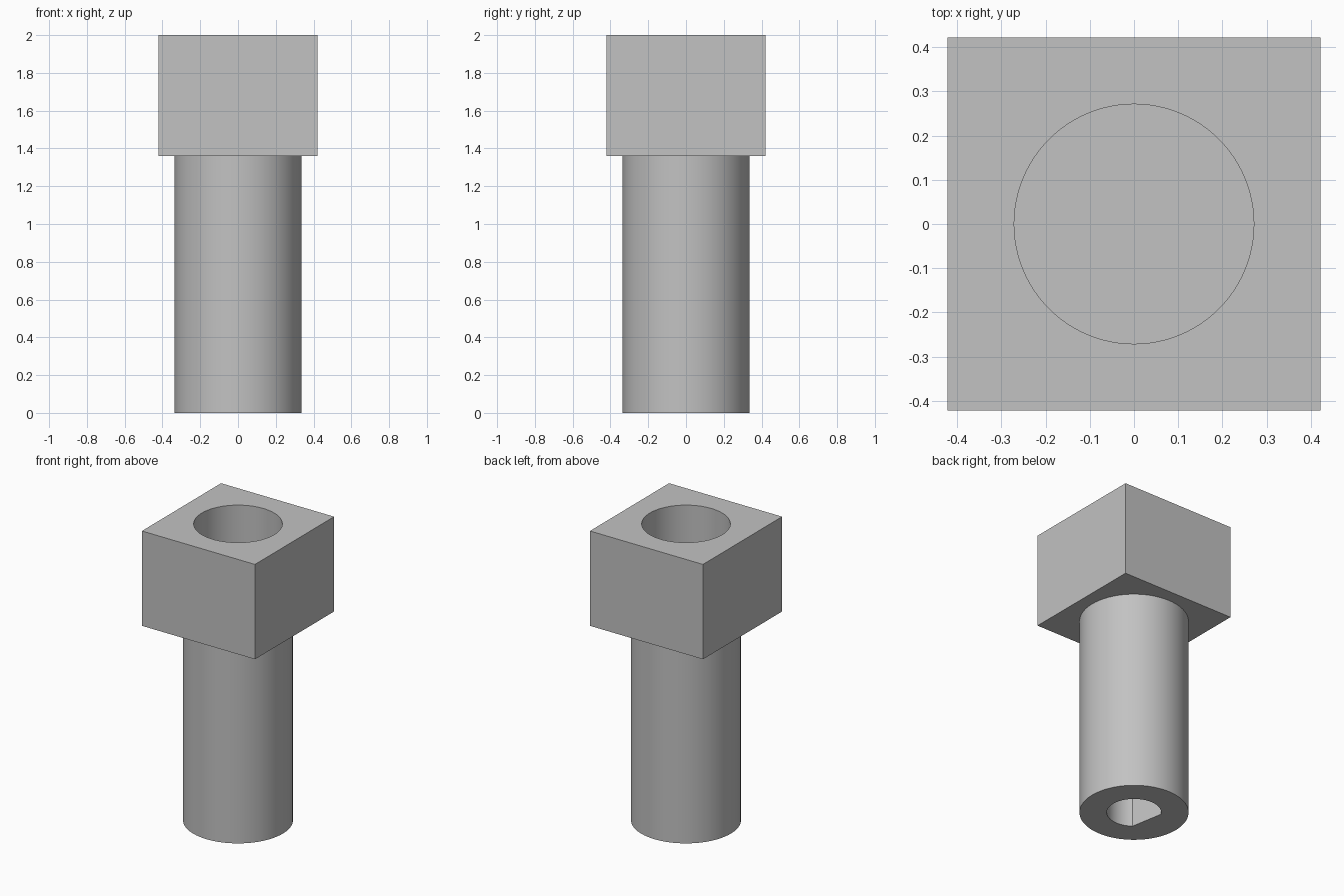
import bpy
import bmesh
from math import cos, sin, pi, radians

if "Cube" in bpy.data.objects:
    bpy.data.objects.remove(bpy.data.objects["Cube"], do_unlink=True)

grey = bpy.data.materials.new("plain_grey")
grey.use_nodes = True
colour = (0.54, 0.54, 0.54, 1)
grey.diffuse_color = colour
grey.node_tree.nodes["Principled BSDF"].inputs["Base Color"].default_value = colour


def arc(radius, start=0.0, end=2 * pi, steps=96):
    """Points along an arc; a full turn leaves out the repeated last point."""
    full = abs(end - start - 2 * pi) < 1e-6
    count = steps if full else steps + 1
    angles = [start + (end - start) * i / steps for i in range(count)]
    return [(radius * cos(a), radius * sin(a)) for a in angles]


def prism(name, outline, bottom, top):
    """Extrude a flat outline upwards into a closed solid."""
    bm = bmesh.new()
    base = bm.faces.new([bm.verts.new((x, y, bottom)) for x, y in outline])
    moved = bmesh.ops.extrude_face_region(bm, geom=[base], use_keep_orig=True)
    raised = [v for v in moved["geom"] if isinstance(v, bmesh.types.BMVert)]
    bmesh.ops.translate(bm, verts=raised, vec=(0, 0, top - bottom))
    bmesh.ops.recalc_face_normals(bm, faces=bm.faces[:])
    mesh = bpy.data.meshes.new(name)
    bm.to_mesh(mesh)
    bm.free()
    mesh.materials.append(grey)
    obj = bpy.data.objects.new(name, mesh)
    bpy.context.collection.objects.link(obj)
    return obj


def combine(target, other, operation):
    """Apply a boolean and discard the helper solid."""
    mod = target.modifiers.new(operation.title(), "BOOLEAN")
    mod.operation = operation
    mod.solver = "EXACT"
    mod.object = other
    bpy.context.view_layer.objects.active = target
    bpy.ops.object.modifier_apply(modifier=mod.name)
    bpy.data.objects.remove(other, do_unlink=True)


# Square head on a round shaft
half = 0.422
square = [(-half, -half), (half, -half), (half, half), (-half, half)]
body = prism("socket_adapter", square, 1.36, 2.0)
combine(body, prism("shaft", arc(0.336), 0.0, 1.5), "UNION")

# Blind round socket in the top
combine(body, prism("round_socket", arc(0.271), 1.0, 2.1), "DIFFERENCE")

# Blind bore in the bottom with one flat side
flat_direction = radians(190)
flat_half_angle = radians(43)
d_outline = arc(0.168, flat_direction + flat_half_angle,
                flat_direction - flat_half_angle + 2 * pi)
combine(body, prism("flatted_bore", d_outline, -0.1, 0.7), "DIFFERENCE")

# Smooth round walls, crisp edges
bpy.ops.object.select_all(action="DESELECT")
body.select_set(True)
bpy.context.view_layer.objects.active = body
bpy.ops.object.shade_smooth_by_angle(angle=radians(30))
